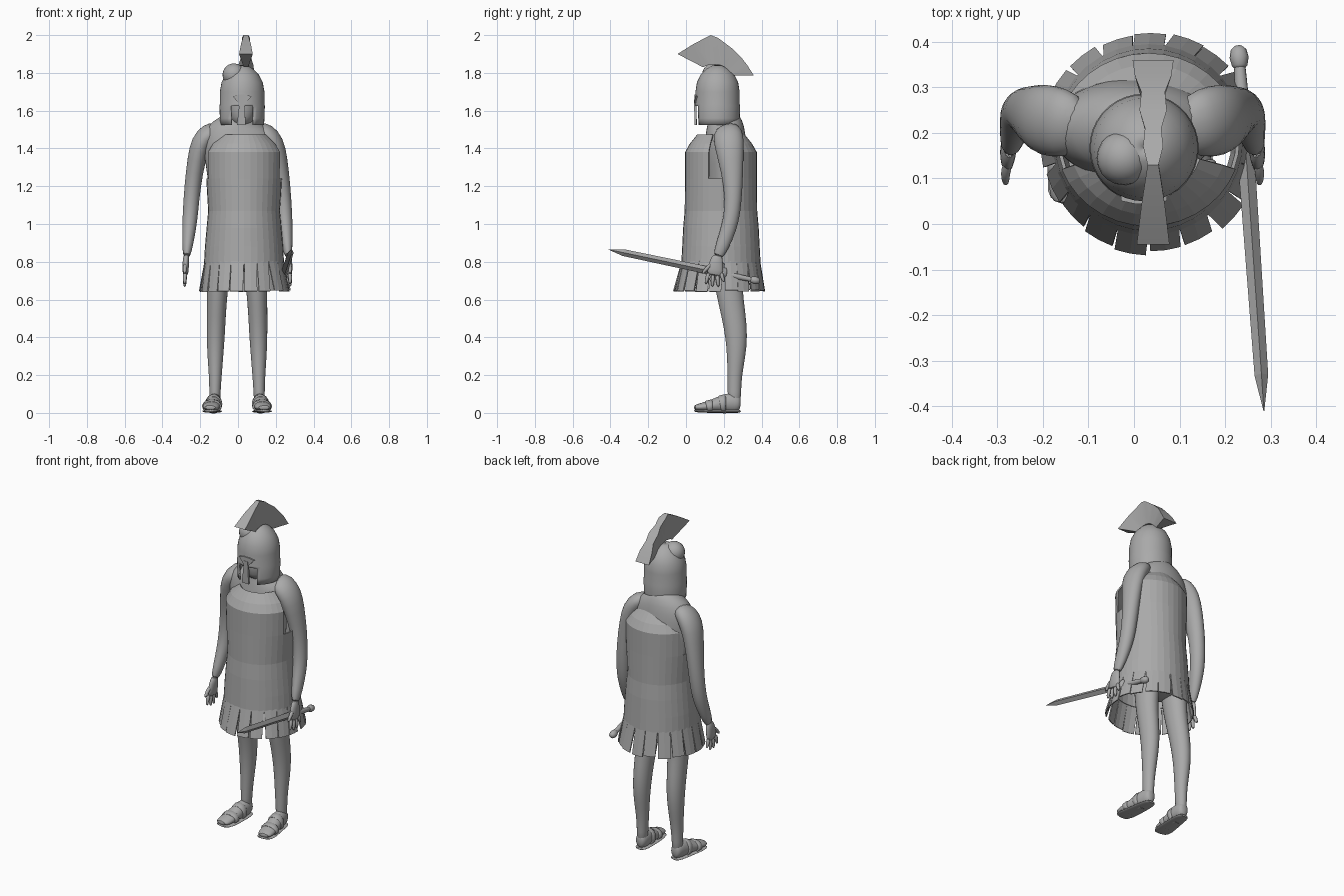
import bpy, bmesh, math, random
from mathutils import Vector

random.seed(4)
grey = bpy.data.materials.new("plain grey")
grey.diffuse_color = (0.4, 0.4, 0.4, 1)


def finish(name, bm, smooth=None, thick=0, subsurf=0):
    bmesh.ops.recalc_face_normals(bm, faces=bm.faces)
    me = bpy.data.meshes.new(name)
    bm.to_mesh(me)
    bm.free()
    ob = bpy.data.objects.new(name, me)
    bpy.context.collection.objects.link(ob)
    me.materials.append(grey)
    if thick:
        m = ob.modifiers.new("thick", 'SOLIDIFY')
        m.thickness = thick
    if subsurf:
        m = ob.modifiers.new("sub", 'SUBSURF')
        m.levels = m.render_levels = subsurf
    if smooth:
        bpy.ops.object.select_all(action='DESELECT')
        bpy.context.view_layer.objects.active = ob
        ob.select_set(True)
        bpy.ops.object.shade_smooth_by_angle(angle=math.radians(smooth))
    return ob


def loft(name, rings, n=14, smooth=60, subsurf=1, flip=None):
    """Tube through rings (x, y, z, half width, half depth); flip mirrors about x = flip."""
    bm = bmesh.new()
    pts = [Vector(r[:3]) for r in rings]
    loops = []
    for i, r in enumerate(rings):
        t = (pts[min(i + 1, len(pts) - 1)] - pts[max(i - 1, 0)]).normalized()
        u = Vector((1, 0, 0))
        u = (u - t * u.dot(t)).normalized()
        v = t.cross(u)
        ring = []
        for k in range(n):
            a = 2 * math.pi * k / n
            p = pts[i] + u * r[3] * math.cos(a) + v * r[4] * math.sin(a)
            if flip is not None:
                p.x = 2 * flip - p.x
            ring.append(bm.verts.new(p))
        loops.append(ring)
    for a, b in zip(loops, loops[1:]):
        for k in range(n):
            bm.faces.new((a[k], a[(k + 1) % n], b[(k + 1) % n], b[k]))
    bm.faces.new(loops[0])
    bm.faces.new(loops[-1])
    return finish(name, bm, smooth, 0, subsurf)


def shell(name, cx, cy, rings, n, skip, smooth=None, thick=0.008):
    """Open turned shell from rings (z, rx, ry); skip(angle from front, z) leaves holes."""
    bm = bmesh.new()
    loops = [[bm.verts.new((cx + rx * math.sin(2 * math.pi * k / n),
                            cy - ry * math.cos(2 * math.pi * k / n), z))
              for k in range(n)] for z, rx, ry in rings]
    for i in range(len(rings) - 1):
        zm = (rings[i][0] + rings[i + 1][0]) / 2
        for k in range(n):
            ang = (k + 0.5) * 360 / n
            ang = min(ang, 360 - ang)
            if not skip(ang, zm):
                q = (k + 1) % n
                bm.faces.new((loops[i][k], loops[i][q], loops[i + 1][q], loops[i + 1][k]))
    bmesh.ops.delete(bm, geom=[v for v in bm.verts if not v.link_faces], context='VERTS')
    return finish(name, bm, smooth, thick)


# Torso and neck
loft("torso", [(0, .22, .74, .14, .10), (0, .22, .85, .16, .12), (0, .225, 1.0, .14, .10),
               (0, .215, 1.25, .16, .11), (0, .205, 1.40, .19, .12), (0, .21, 1.48, .185, .105),
               (.005, .205, 1.53, .145, .10), (.01, .19, 1.565, .075, .08),
               (.015, .175, 1.60, .06, .065), (.02, .17, 1.66, .055, .06)], n=20)

# Head inside the helmet
loft("head", [(.02, .165, 1.52, .04, .05), (.02, .16, 1.56, .075, .08), (.02, .165, 1.64, .09, .09),
              (.02, .165, 1.72, .08, .085), (.02, .165, 1.77, .04, .04)])

for side, fl, fa in (("right", None, None), ("left", -.005, -.003)):
    # Legs
    loft(side + "_leg", [(.085, .22, .90, .07, .085), (.092, .22, .78, .065, .085),
                         (.10, .228, .64, .056, .072), (.105, .252, .52, .052, .066),
                         (.108, .268, .40, .049, .06), (.11, .266, .30, .043, .05),
                         (.11, .258, .20, .035, .039), (.112, .256, .11, .03, .036),
                         (.113, .255, .04, .03, .036)], flip=fl)
    # Foot, sole and sandal straps
    loft(side + "_foot", [(.113, .29, .05, .02, .03), (.113, .275, .05, .033, .046),
                          (.114, .24, .055, .038, .055), (.12, .19, .05, .041, .046),
                          (.128, .13, .036, .046, .03), (.134, .075, .03, .046, .022),
                          (.138, .04, .028, .034, .012)], flip=fl)
    loft(side + "_sole", [(.113, .292, .008, .024, .008), (.113, .26, .008, .042, .008),
                          (.12, .18, .008, .046, .008), (.13, .09, .008, .055, .008),
                          (.138, .04, .012, .042, .008)], flip=fl)
    for j, (x, y, z, w, h) in enumerate([(.119, .195, .048, .046, .052), (.128, .125, .036, .052, .036)]):
        loft(f"{side}_strap_{j}", [(x, y + .016, z, w * .9, h * .9), (x, y + .012, z, w, h),
                                   (x, y - .012, z - .003, w, h * .93),
                                   (x, y - .016, z - .004, w * .9, h * .85)], subsurf=0, flip=fl)
    # Arms
    loft(side + "_arm", [(.10, .215, 1.50, .04, .06), (.15, .222, 1.485, .055, .08),
                         (.19, .228, 1.43, .058, .082), (.213, .236, 1.35, .05, .07),
                         (.235, .252, 1.20, .044, .05), (.246, .246, 1.06, .042, .044),
                         (.252, .228, .98, .038, .043), (.26, .195, .89, .029, .037),
                         (.267, .166, .82, .02, .029)], flip=fa)
    # Hand with spread fingers
    loft(side + "_palm", [(.267, .17, .84, .016, .026), (.27, .16, .80, .018, .036),
                          (.272, .155, .755, .017, .045), (.272, .15, .725, .013, .04)], flip=fa)
    for j, (y0, z0, y1, z1) in enumerate([(.135, .79, .085, .735), (.122, .745, .105, .68),
                                          (.145, .735, .14, .665), (.167, .735, .172, .665),
                                          (.186, .745, .203, .69)]):
        ym, zm = (y0 + y1) / 2 - .003, (z0 + z1) / 2
        loft(f"{side}_finger_{j}", [(.272, y0, z0, .012, .012), (.277, ym, zm, .0115, .0115),
                                    (.275, y1, z1, .007, .007)], n=8, flip=fa)

# Body armour, open at neck and arm holes
shell("armour", .032, .185,
      [(.79, .212, .21), (.88, .207, .205), (.98, .198, .2), (1.07, .19, .192), (1.24, .2, .19),
       (1.38, .203, .19), (1.425, .175, .165), (1.475, .12, .125)],
      36, lambda a, z: z > 1.24 and 67 < a < 112)

# Skirt flaps
bm = bmesh.new()
N = 19
for i in range(N):
    a = (i + .5) * 2 * math.pi / N
    d = math.pi / N
    out = .24 + random.uniform(-.006, .006)
    twist = random.uniform(-.03, .03)
    zb = .64 + random.uniform(0, .012)
    tops, bots = [], []
    for f in (-1, 0, 1):
        at, ab = a + f * d * .98, a + f * d * .86 + twist
        tops.append(bm.verts.new((.032 + .209 * math.sin(at), .185 - .207 * math.cos(at), .81)))
        bots.append(bm.verts.new((.036 + out * math.sin(ab), .177 - out * math.cos(ab), zb)))
    for j in (0, 1):
        bm.faces.new((tops[j], tops[j + 1], bots[j + 1], bots[j]))
finish("skirt_flaps", bm, thick=.006)

# Helmet with open face
HX, HY = .022, .167
shell("helmet", HX, HY,
      [(1.525, .116, .116), (1.56, .118, .118), (1.625, .12, .119), (1.635, .118, .117),
       (1.70, .118, .117), (1.75, .109, .109), (1.79, .088, .09), (1.82, .06, .062),
       (1.838, .03, .03), (1.843, .002, .002)],
      36, lambda a, z: a < 35 and z < 1.63, smooth=40)
# Side dome on the helmet
bm = bmesh.new()
bmesh.ops.create_uvsphere(bm, u_segments=20, v_segments=12, radius=.06)
bmesh.ops.translate(bm, verts=bm.verts, vec=(-.022, .145, 1.79))
finish("helmet_side_dome", bm, 60)
# Nose guard and brow
for name, outline in (("nose_guard", [(-.028, 1.525), (.018, 1.525), (.012, 1.66), (-.012, 1.66)]),
                      ("brow_plate", [(-.018, 1.64), (.018, 1.64), (.05, 1.675), (.02, 1.685),
                                      (-.02, 1.685), (-.05, 1.675)])):
    bm = bmesh.new()
    bm.faces.new([bm.verts.new((HX + x, HY - .124 + 3 * x * x, z)) for x, z in outline])
    finish(name, bm, thick=.012)

# Pleated crest fan: stations (outer y, outer z, inner y, inner z, half width)
fan = [(-.045, 1.90, .09, 1.83, .036), (.04, 1.953, .11, 1.84, .026), (.13, 2.0, .14, 1.845, .012),
       (.17, 1.985, .165, 1.845, .022), (.21, 1.955, .185, 1.84, .018), (.25, 1.925, .205, 1.83, .03),
       (.29, 1.885, .225, 1.815, .026), (.325, 1.84, .24, 1.80, .04), (.36, 1.785, .255, 1.785, .045)]
bm = bmesh.new()
rows = []
for yo, zo, yi, zi, w in fan:
    cx = .042
    rows.append([bm.verts.new(p) for p in ((cx - .012, yi, zi), (cx - w, yo, zo),
                                           (cx + w, yo, zo), (cx + .012, yi, zi))])
for a, b in zip(rows, rows[1:]):
    for k in range(4):
        bm.faces.new((a[k], a[(k + 1) % 4], b[(k + 1) % 4], b[k]))
bm.faces.new(rows[0])
bm.faces.new(rows[-1])
finish("crest", bm, 25)

# Sword along a straight line from pommel to tip
P, T = Vector((.23, .375, .70)), Vector((.285, -.41, .865))


def along(f, w, h):
    return (*(P.lerp(T, f)), w, h)


loft("blade", [along(.24, .019, .021), along(.9, .015, .018), along(1, .001, .001)],
     n=4, smooth=None, subsurf=0)
loft("guard", [along(.205, .02, .02), along(.215, .026, .034), along(.235, .026, .034),
               along(.245, .02, .02)], n=12, subsurf=0)
loft("grip", [along(.02, .012, .012), along(.12, .015, .015), along(.21, .013, .013)], subsurf=0)
loft("pommel", [along(-.02, .008, .008), along(-.01, .017, .017), along(.012, .021, .021),
                along(.035, .017, .017), along(.045, .01, .01)], subsurf=0)
